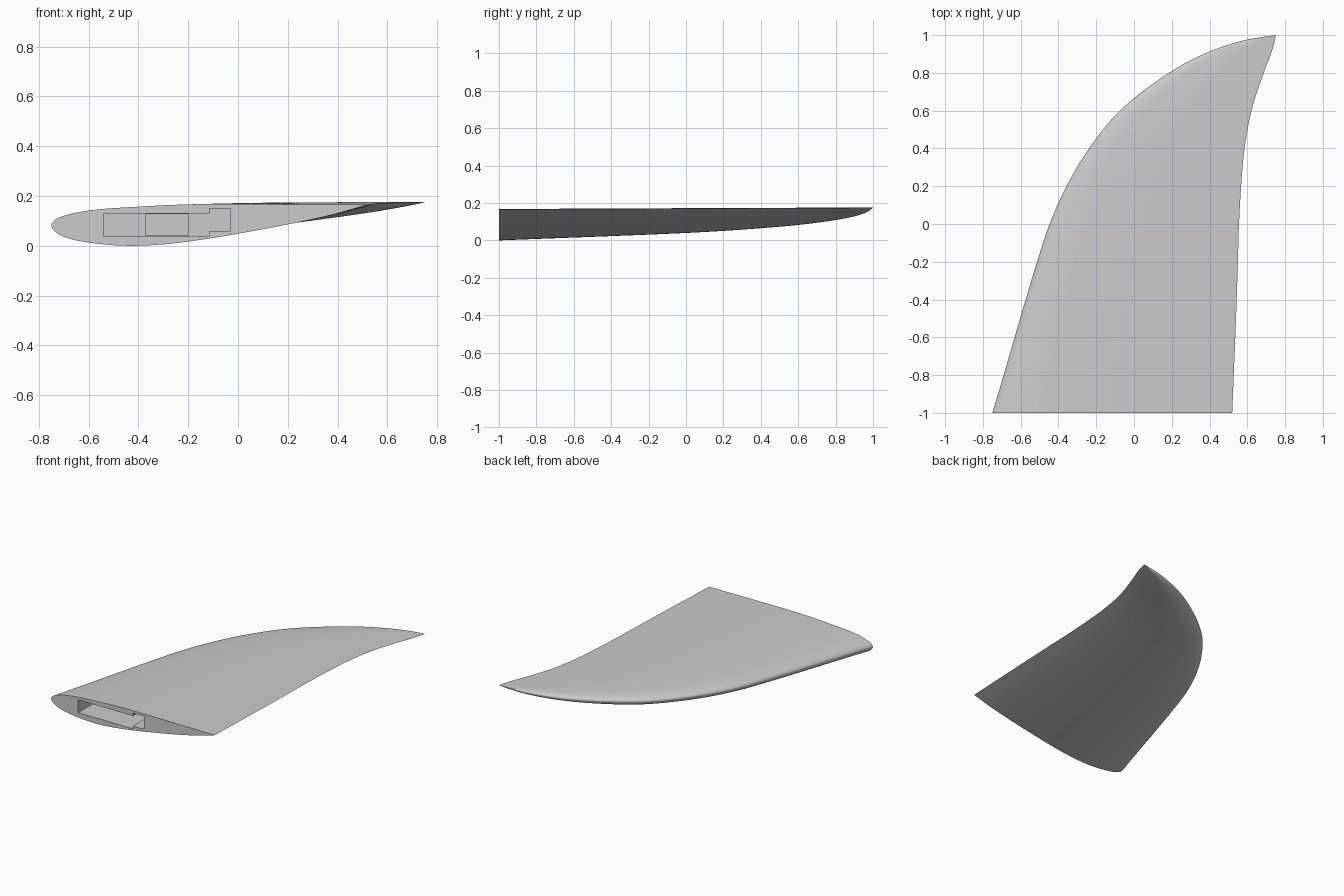
import bpy, bmesh, math

if "Cube" in bpy.data.objects:
    bpy.data.objects.remove(bpy.data.objects["Cube"])

# (y, leading x, trailing x) along the span
PLAN = [(-1, -.75, .52), (-.8, -.69, .528), (-.5, -.603, .54), (-.2, -.513, .55),
        (0, -.447, .556), (.2, -.358, .567), (.4, -.238, .585), (.6, -.075, .622),
        (.8, .185, .687), (.9, .37, .725), (.967, .56, .745), (1, .742, .75)]
# section as fractions of the chord: trailing edge, over the top, nose, underside
SECTION = [(1, 0), (.8, .001), (.6, .002), (.43, .001), (.28, -.006), (.12, -.018),
           (.04, -.035), (.01, -.049), (0, -.065), (.01, -.083), (.04, -.102),
           (.12, -.12), (.24, -.13), (.36, -.125), (.5, -.107), (.6, -.09),
           (.75, -.062), (.9, -.029), (1, 0)]


def smooth_path(points, steps):
    """Curve through the points, spaced by chord length to the power 0.5."""
    out, n = [], len(points)
    for i in range(n - 1):
        p = [points[max(0, min(n - 1, i + k))] for k in (-1, 0, 1, 2)]
        d = [max(math.dist(p[k], p[k + 1]), 1e-9) ** .5 for k in range(3)]
        if i == 0:
            d[0] = d[1]
        if i == n - 2:
            d[2] = d[1]

        def slope(a, b, c, da, db, j):
            if a == b:
                return (c[j] - b[j]) / db
            if b == c:
                return (b[j] - a[j]) / da
            return ((b[j] - a[j]) / da - (c[j] - a[j]) / (da + db) + (c[j] - b[j]) / db)

        for s in range(steps):
            t = s / steps
            h = (2*t**3 - 3*t*t + 1, t**3 - 2*t*t + t, 3*t*t - 2*t**3, t**3 - t*t)
            q = []
            for j in range(len(p[0])):
                m1 = slope(p[0], p[1], p[2], d[0], d[1], j) * d[1]
                m2 = slope(p[1], p[2], p[3], d[1], d[2], j) * d[1]
                q.append(h[0]*p[1][j] + h[1]*m1 + h[2]*p[2][j] + h[3]*m2)
            out.append(q)
    out.append(list(points[-1]))
    return out


def loft(name, rings):
    """Skin a row of closed rings and cap both ends."""
    bm = bmesh.new()
    rows = [[bm.verts.new(c) for c in ring] for ring in rings]
    n = len(rows[0])
    for a, b in zip(rows, rows[1:]):
        for i in range(n):
            bm.faces.new((a[i], a[(i + 1) % n], b[(i + 1) % n], b[i]))
    bm.faces.new(rows[0][::-1])
    bm.faces.new(rows[-1])
    bmesh.ops.recalc_face_normals(bm, faces=bm.faces)
    mesh = bpy.data.meshes.new(name)
    bm.to_mesh(mesh)
    bm.free()
    ob = bpy.data.objects.new(name, mesh)
    bpy.context.collection.objects.link(ob)
    return ob


# fin blade: section scaled to the chord and hung from the trailing edge
section = smooth_path(SECTION, 4)[:-1]
rings = []
for y, lead, trail in smooth_path(PLAN, 5):
    chord = trail - lead
    z = .17 + .005 * y
    rings.append([(lead + u * chord, y, z + w * chord) for u, w in section])
fin = loft("fin_blade", rings)

grey = bpy.data.materials.new("light grey")
grey.diffuse_color = (.6, .6, .6, 1)
grey.use_nodes = True
grey.node_tree.nodes["Principled BSDF"].inputs["Base Color"].default_value = grey.diffuse_color
fin.data.materials.append(grey)

# mounting pocket in the root, with a deeper middle slot
pocket = [(-.54, .04), (-.115, .04), (-.115, .06), (-.03, .06),
          (-.03, .15), (-.115, .15), (-.115, .13), (-.54, .13)]
slot = [(-.37, .042), (-.2, .042), (-.2, .128), (-.37, .128)]
bpy.context.view_layer.objects.active = fin
fin.select_set(True)
for name, outline, y0, y1 in (("pocket_cutter", pocket, -1.1, -.75),
                              ("slot_cutter", slot, -.8, -.65)):
    cutter = loft(name, [[(x, y, z) for x, z in outline] for y in (y0, y1)])
    cutter.data.materials.append(grey)
    cutter.hide_render = True
    cut = fin.modifiers.new(name, 'BOOLEAN')
    cut.operation = 'DIFFERENCE'
    cut.solver = 'EXACT'
    cut.object = cutter
    bpy.ops.object.modifier_apply(modifier=cut.name)
    bpy.data.objects.remove(cutter)

bpy.ops.object.shade_smooth_by_angle(angle=math.radians(35))
